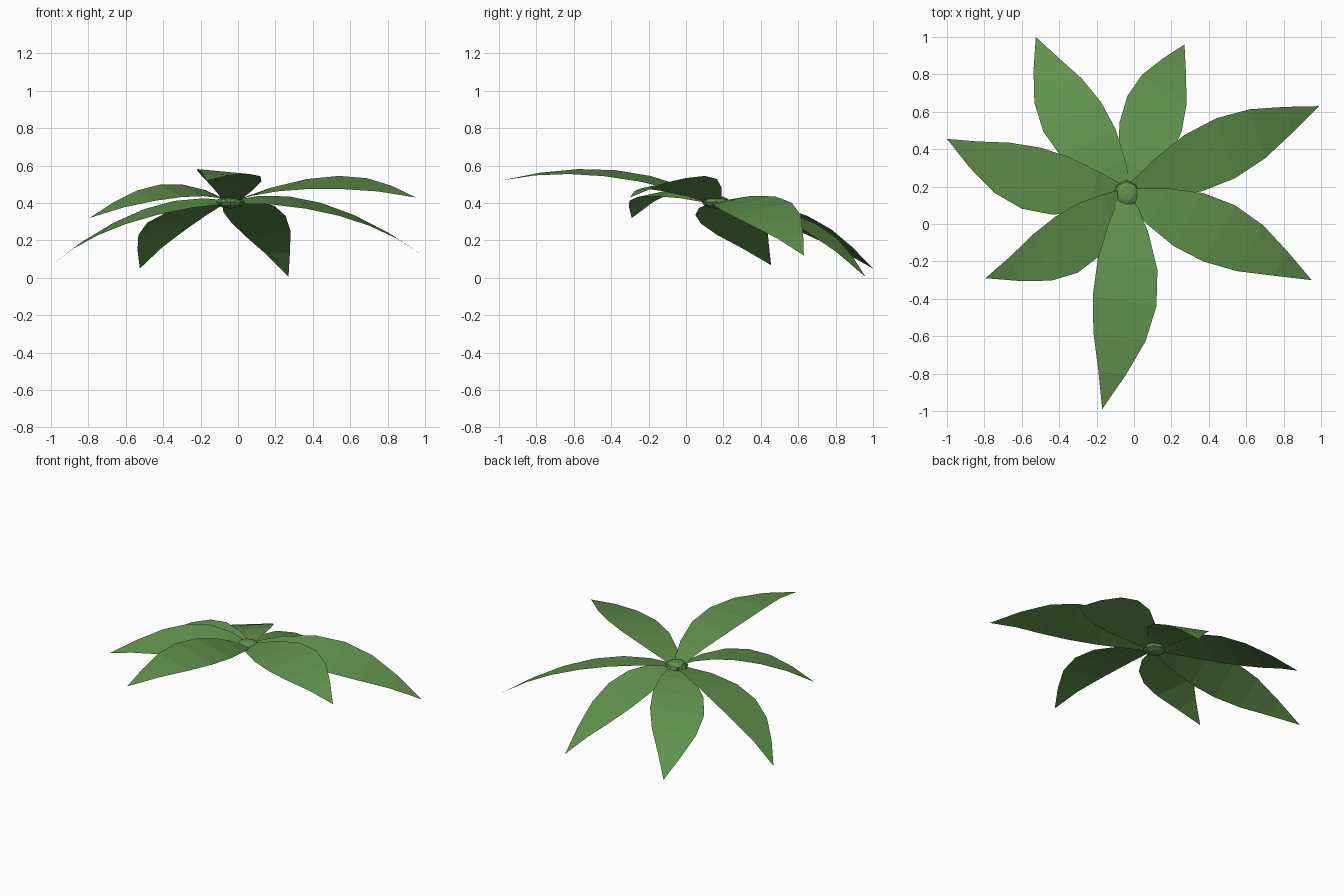
import bpy
import bmesh
from mathutils import Vector, Matrix

cube = bpy.data.objects.get("Cube")
if cube:
    bpy.data.objects.remove(cube, do_unlink=True)

# Single leaf green
green = bpy.data.materials.new("leaf_green")
green.use_nodes = True
colour = (0.12, 0.29, 0.075, 1.0)
green.diffuse_color = colour
shader = next(n for n in green.node_tree.nodes if n.type == "BSDF_PRINCIPLED")
shader.inputs["Base Color"].default_value = colour
shader.inputs["Roughness"].default_value = 0.8

ROOT = Vector((-0.04, 0.16, 0.405))
WIDTHS = (0.2, 0.64, 0.94, 1.0, 0.82, 0.43)  # relative width from root outward


def finish(bm, name):
    mesh = bpy.data.meshes.new(name)
    bm.to_mesh(mesh)
    bm.free()
    mesh.materials.append(green)
    obj = bpy.data.objects.new(name, mesh)
    bpy.context.collection.objects.link(obj)
    return obj


def make_leaf(name, middle, tip, half_width):
    """Arched strip from the crown through middle to a pointed tip."""
    middle, tip, side = Vector(middle), Vector(tip), Vector(half_width)
    control = 2 * middle - (ROOT + tip) / 2
    bm = bmesh.new()
    rows = []
    for i, width in enumerate(WIDTHS):
        t = i / len(WIDTHS)
        centre = ROOT * (1 - t) ** 2 + control * 2 * t * (1 - t) + tip * t ** 2
        rows.append([bm.verts.new(centre + side * width * s) for s in (-1, 1)])
    for (a, b), (c, d) in zip(rows, rows[1:]):
        bm.faces.new((a, b, d, c))
    bm.faces.new((*rows[-1], bm.verts.new(tip)))
    # Turn the upper side outward
    bm.normal_update()
    if sum(f.normal.z for f in bm.faces) < 0:
        bmesh.ops.reverse_faces(bm, faces=bm.faces[:])
    return finish(bm, name)


# Leaves: middle of the arch, tip, half-width vector
LEAVES = {
    "front_leaf": ((-0.05, -0.41, 0.56), (-0.17, -0.99, 0.52), (0.17, -0.03, -0.016)),
    "front_left_leaf": ((0.455, -0.05, 0.51), (0.95, -0.3, 0.43), (0.085, 0.15, 0.035)),
    "back_left_side_leaf": ((0.49, 0.405, 0.367), (0.99, 0.63, 0.12), (-0.05, 0.16, 0.035)),
    "back_left_leaf": ((0.11, 0.59, 0.313), (0.27, 0.96, 0.005), (0.145, -0.095, 0.018)),
    "back_right_leaf": ((-0.33, 0.572, 0.313), (-0.525, 1.0, 0.05), (0.155, 0.078, 0.018)),
    "right_leaf": ((-0.55, 0.245, 0.328), (-1.0, 0.455, 0.068), (0.05, 0.163, 0.04)),
    "front_right_leaf": ((-0.36, -0.11, 0.465), (-0.795, -0.29, 0.32), (-0.06, 0.15, 0.033)),
}
for leaf_name, shape in LEAVES.items():
    make_leaf(leaf_name, *shape)

# Flattened faceted crown where the leaves meet
crown = bmesh.new()
bmesh.ops.create_uvsphere(crown, u_segments=8, v_segments=6, radius=0.075,
                          matrix=Matrix.Translation(ROOT) @ Matrix.Diagonal((1, 1, 0.45, 1)))
finish(crown, "crown")
